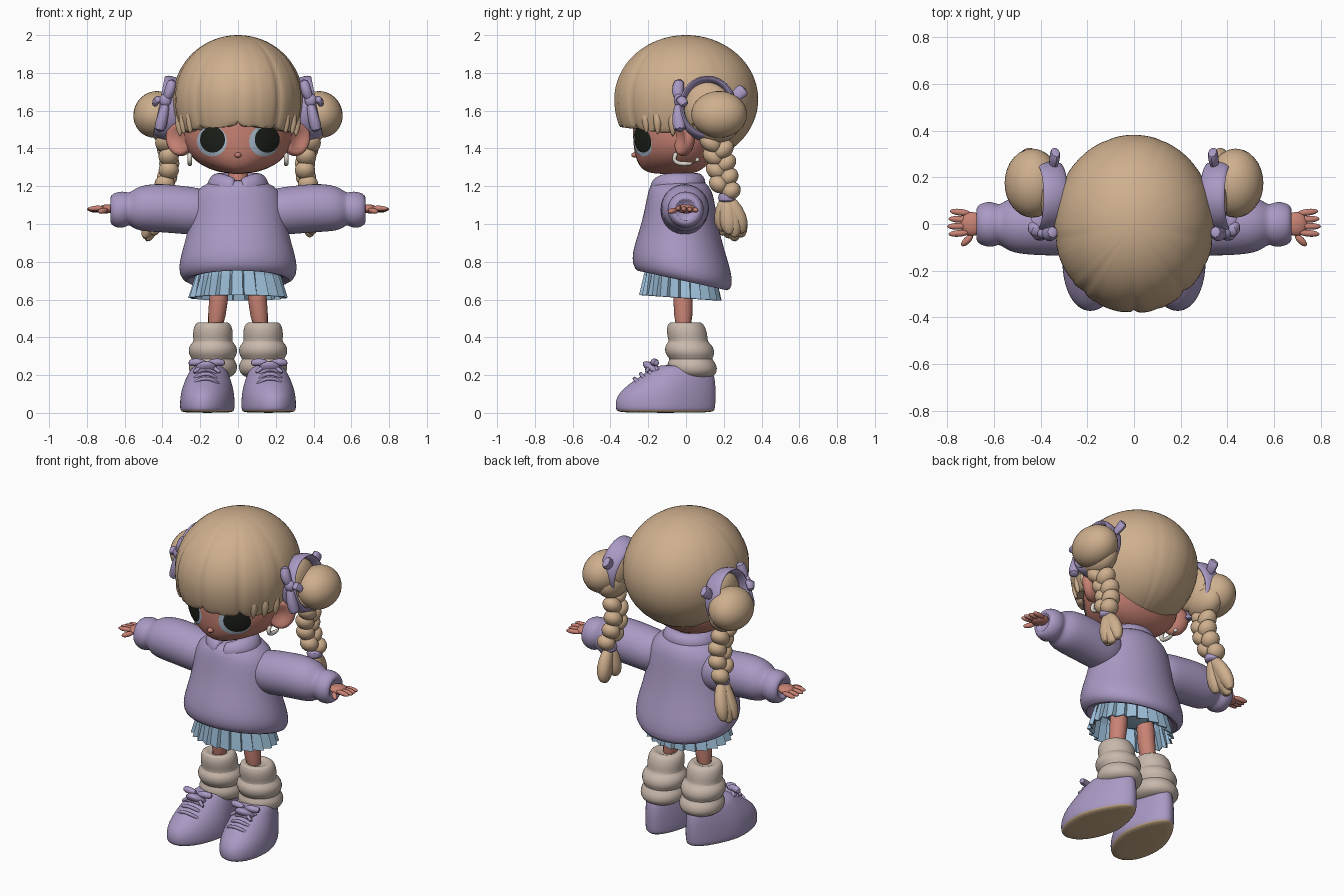
import bpy, bmesh, math
from math import sin, cos, pi, sqrt
from mathutils import Vector as V, Matrix, Euler

cube = bpy.data.objects.get("Cube")
if cube:
    bpy.data.objects.remove(cube, do_unlink=True)


def material(name, r, g, b):
    m = bpy.data.materials.new(name)
    m.use_nodes = True
    m.diffuse_color = (r, g, b, 1)
    bsdf = m.node_tree.nodes["Principled BSDF"]
    bsdf.inputs["Base Color"].default_value = (r, g, b, 1)
    bsdf.inputs["Roughness"].default_value = 0.8
    return m


HAIR = material("blonde hair", .62, .43, .27)
SKIN = material("skin", .58, .225, .175)
LILAC = material("lilac", .40, .32, .55)
BLUE = material("skirt blue", .33, .51, .68)
CREAM = material("sock cream", .58, .48, .41)
BLACK = material("eye black", .012, .014, .010)
WHITE = material("eye pale blue", .42, .52, .64)
TAN = material("sole tan", .62, .44, .26)
PEARL = material("earring pearl", .72, .66, .60)


def finish(name, bm, mat, mirror=False, sub=0, smooth=True):
    """Turn a bmesh into an object, optionally mirrored across x."""
    bmesh.ops.recalc_face_normals(bm, faces=bm.faces)
    me = bpy.data.meshes.new(name)
    bm.to_mesh(me)
    bm.free()
    me.materials.append(mat)
    for p in me.polygons:
        p.use_smooth = smooth
    if smooth:
        me.set_sharp_from_angle(angle=math.radians(60))
    ob = bpy.data.objects.new(name, me)
    bpy.context.collection.objects.link(ob)
    if mirror:
        ob.modifiers.new("mirror", 'MIRROR')
    if sub:
        ob.modifiers.new("subdivision", 'SUBSURF').levels = sub
        ob.modifiers["subdivision"].render_levels = sub
    return ob


def blobs(name, mat, items, mirror=False, seg=20):
    """Ellipsoids given as (centre, radii, rotation in degrees)."""
    bm = bmesh.new()
    for loc, rad, rot in items:
        m = Matrix.LocRotScale(V(loc), Euler([math.radians(a) for a in rot]), V(rad))
        bmesh.ops.create_uvsphere(bm, u_segments=seg, v_segments=seg // 2 + 2, radius=1, matrix=m)
    return finish(name, bm, mat, mirror)


def add_loft(bm, rings, seg=24, closed=False):
    """Skin elliptical rings given as (centre, half axis, half axis)."""
    loops = [[bm.verts.new(V(c) + V(u) * cos(2 * pi * i / seg) + V(v) * sin(2 * pi * i / seg))
              for i in range(seg)] for c, u, v in rings]
    pairs = list(zip(loops, loops[1:])) + ([(loops[-1], loops[0])] if closed else [])
    for a, b in pairs:
        for i in range(seg):
            j = (i + 1) % seg
            bm.faces.new((a[i], a[j], b[j], b[i]))
    if not closed:
        bm.faces.new(loops[0])
        bm.faces.new(loops[-1])


def loft(name, mat, rings, mirror=False, sub=1, seg=24, closed=False):
    bm = bmesh.new()
    add_loft(bm, rings, seg, closed)
    return finish(name, bm, mat, mirror, sub)


def stack(rows):
    """Horizontal rings from (z, half width, front y, back y, centre x)."""
    return [((x, (a + b) / 2, z), (w, 0, 0), (0, (b - a) / 2, 0)) for z, w, a, b, x in rows]


def tube(bm, pts, rad, flat=1.0, seg=8):
    """Tapered tube along a few points."""
    pts = [V(p) for p in pts]
    rings = []
    for i, p in enumerate(pts):
        d = (pts[min(i + 1, len(pts) - 1)] - pts[max(i - 1, 0)]).normalized()
        side = d.cross(V((0, 1, 0) if abs(d.y) < .8 else (0, 0, 1))).normalized()
        r = rad[i] if isinstance(rad, (list, tuple)) else rad
        rings.append((p, side * r * flat, d.cross(side) * r))
    add_loft(bm, rings, seg)


# Head: rounded, with a full flat-fronted jaw
HC, HR = V((0, 0, 1.5)), V((.29, .28, .235))


def head_radius(zn):
    return sqrt(max(0, 1 - abs(zn) ** 2.5))


bm = bmesh.new()
bmesh.ops.create_uvsphere(bm, u_segments=40, v_segments=48, radius=1)
for v in bm.verts:
    x, y, z = v.co
    h, r = max(sqrt(x * x + y * y), 1e-4), head_radius(z)
    depth = r ** .3 if y < 0 else .6 * r
    v.co = HC + V((HR.x * r * x / h, HR.y * depth * y / h, HR.z * z))
finish("head", bm, SKIN)
blobs("nose", SKIN, [((0, -.272, 1.365), (.018, .018, .014), (0, 0, 0))])
blobs("neck", SKIN, [((0, -.02, 1.22), (.055, .055, .13), (0, 0, 0))])

# Ears with a sunken inner side
bm = bmesh.new()
bmesh.ops.create_uvsphere(bm, u_segments=24, v_segments=24, radius=1)
for v in bm.verts:
    r = sqrt(v.co.x ** 2 + v.co.z ** 2)
    if v.co.y < 0:
        v.co.y *= .2 + .8 * min(1, r * r * 1.3)
bm.transform(Matrix.LocRotScale(V((.31, -.01, 1.45)), Euler((0, .3, .5)), V((.076, .05, .092))))
finish("ears", bm, SKIN, True)


def eye_patch(name, mat, cx, cz, rx, rz, lift):
    """Thin oval lying on the surface of the head."""
    bm = bmesh.new()
    rings = []
    for k in range(1, 7):
        ring = []
        for i in range(32):
            x = cx + rx * k / 6 * cos(i * pi / 16)
            z = cz + rz * k / 6 * sin(i * pi / 16)
            r = head_radius((z - HC.z) / HR.z)
            q = max(.02, 1 - (x / HR.x / r) ** 2)
            ring.append(bm.verts.new((x, -HR.y * r ** .3 * sqrt(q) - lift, z)))
        rings.append(ring)
    bm.faces.new(rings[0])
    for a, b in zip(rings, rings[1:]):
        for i in range(32):
            bm.faces.new((a[i], a[i - 1], b[i - 1], b[i]))
    ob = finish(name, bm, mat)
    if ob.data.polygons[0].normal.y > 0:
        ob.data.flip_normals()


for side, s, shift in (("right", -1, .003), ("left", 1, .017)):
    eye_patch(side + "_eye", WHITE, s * .138, 1.438, .079, .08, .004)
    eye_patch(side + "_iris", BLACK, s * .138 + shift, 1.447, .066, .069, .008)

# Earrings
bm = bmesh.new()
tube(bm, [(.255, -.045, 1.38), (.255, -.065, 1.355), (.255, -.06, 1.33), (.255, -.035, 1.318), (.255, .03, 1.318),
          (.255, .06, 1.33), (.255, .065, 1.355)], .0135)
finish("earrings", bm, PEARL, True, 1)

# Hair: a ball with locks, cut off above the face and full at the nape
bm = bmesh.new()
bmesh.ops.create_uvsphere(bm, u_segments=128, v_segments=56, radius=1)
for v in bm.verts:
    x, y, z = v.co
    az = math.atan2(x, -y)
    front = max(0, min(1, (.25 - y) * 1.6))
    crease = (1 - abs(sin(az * 4.5))) ** 5 + .5 * (1 - abs(sin(az * 8 + .9))) ** 6
    low = min(1, max(0, 1.05 - z))
    r = 1 - .035 * crease * low * (.2 + .8 * front)
    if y < 0 and z < 0:
        r *= 1 + .12 * z * z * front
    v.co = (x * r * .345, y * r * .382, 1.66 + z * r * .34)
    if z < 0:
        line = 1.515 - .035 * abs(sin(az)) ** 2 + .025 * crease
        line -= max(0, y * .382 - .03) * 3
        v.co.z = max(v.co.z, line, 1.335)
finish("hair", bm, HAIR)

# Loose locks beside the face
bm = bmesh.new()
for x, y, z in ((.285, -.15, 1.47), (.25, -.21, 1.475), (.305, -.07, 1.46)):
    tube(bm, [(x * .98, y, z + .14), (x * 1.03, y, z + .06), (x, y, z)], (.03, .028, .004))
finish("side_locks", bm, HAIR, True, 1)

# Hair buns, gathered in at the head
blobs("buns", HAIR, [((.435, .175, 1.58), (.118, .148, .125), (0, -25, 0)),
                     ((.39, .16, 1.53), (.085, .125, .1), (0, 0, 0)),
                     ((.345, .115, 1.615), (.06, .125, .135), (0, 0, 0))], True, 28)

# Ribbons round the buns
rings = []
for i in range(28):
    t = 2 * pi * i / 28
    radial = V((-.25 * sin(t), cos(t), sin(t)))
    rings.append((V((.365, .115, 1.61)) + V((-.03 * sin(t), .14 * cos(t), .152 * sin(t))),
                  V((.058, 0, .02)), radial * .018))
loft("ribbon_bands", LILAC, rings, True, 1, 8, True)
bm = bmesh.new()
tube(bm, [(.38, -.03, 1.66), (.395, -.045, 1.58), (.42, -.03, 1.48)], (.025, .034, .046), .9)
tube(bm, [(.385, -.03, 1.65), (.36, -.05, 1.70), (.345, -.03, 1.77)], (.025, .038, .032), .9)
tube(bm, [(.39, -.035, 1.65), (.43, -.03, 1.67), (.445, .0, 1.62)], (.02, .035, .025), .8)
tube(bm, [(.35, .24, 1.66), (.34, .28, 1.69), (.335, .315, 1.72)], (.03, .038, .045), .6)
finish("ribbon_bows", bm, LILAC, True, 1)
blobs("ribbon_knots", LILAC, [((.385, -.04, 1.655), (.032, .025, .035), (0, 0, 0))], True)

# Braids, each made of paired slanted lobes
for side, s, out, drop in (("right", -1, .095, .02), ("left", 1, -.01, .0)):
    lobes = []
    for i in range(8):
        f = i / 7
        k = 1 if i % 2 else -1
        lobes.append(((s * (.385 - .03 * sin(f * pi) + .2 * out * f), .16 + .05 * f + k * .03, 1.43 - .255 * f),
                      (.054, .064 - .012 * f, .046), (k * 38, 0, 0)))
    blobs(side + "_braid", HAIR, lobes)
    top = V((s * (.38 + out * .2), .215, 1.14))
    loft(side + "_hair_tie", LILAC, [(top + V((0, 0, h)), (r, 0, 0), (0, r, 0))
                                     for h, r in ((.025, .03), (.018, .046), (-.018, .046), (-.025, .03))])
    bm = bmesh.new()
    for dx, dy, dz in ((-.02, -.035, .03), (.015, .03, 0), (.03, .0, .015), (0, .065, .02)):
        end = V((s * (.375 + out + dx), .23 + dy, .925 - drop + dz))
        tube(bm, [top, top.lerp(end, .35) + V((0, dy * .3, 0)), top.lerp(end, .75) + V((0, dy * .2, 0)), end],
             (.035, .048, .052, .018), .85, 10)
    finish(side + "_braid_tail", bm, HAIR, sub=1)

# Sweater body with a hem that drops toward the back
rings = []
for z, w, a, b in ((.80, .19, -.19, .15), (.715, .22, -.22, .18), (.69, .275, -.26, .22), (.73, .314, -.285, .25),
                   (.80, .314, -.285, .24), (.90, .283, -.262, .20), (1.0, .26, -.235, .17), (1.1, .25, -.215, .155),
                   (1.18, .225, -.20, .14), (1.225, .15, -.18, .10), (1.235, .09, -.13, .06)):
    tilt = -.22 * max(0, min(1, (1.05 - z) / .3))
    rings.append(((0, (a + b) / 2, z), (w, 0, 0), (0, (b - a) / 2, tilt * (b - a) / 2)))
loft("sweater_body", LILAC, rings, seg=32)

# Sleeves and cuffs
loft("sleeves", LILAC, [((x, -.01 + .02 * (x - .2), z), (0, r, 0), (0, 0, r)) for x, r, z in
     ((.12, .09, 1.07), (.2, .128, 1.065), (.3, .128, 1.075), (.4, .13, 1.085), (.49, .125, 1.085), (.54, .112, 1.08),
      (.57, .088, 1.08), (.585, .088, 1.08), (.61, .099, 1.075), (.645, .094, 1.075), (.672, .08, 1.075),
      (.678, .055, 1.075), (.65, .04, 1.075))], True)

# Rolled collar, split at the front
rings = []
for i in range(33):
    t = -pi / 2 + .12 + (2 * pi - .24) * i / 32
    radial = V((cos(t), sin(t), 0))
    drop = .025 * max(0, -sin(t)) ** 4
    rings.append((V((.118 * cos(t), -.045 + .105 * sin(t), 1.215 - drop)), radial * .045,
                  V((-.012 * cos(t), 0, .056))))
loft("collar", LILAC, rings, seg=14)

# Hands
fingers = [((.695, .0, 1.08), (.05, .052, .024), (0, 5, 0)), ((.715, -.07, 1.07), (.034, .015, .015), (0, 10, -45))]
fingers += [((.755 - .006 * abs(i - 1), -.04 + .03 * i, 1.083 - .003 * i), (.046, .0145, .014), (0, 3, 4 * i - 5))
            for i in range(4)]
blobs("hands", SKIN, fingers, True, 16)

# Pleated skirt
bm = bmesh.new()
rows = []
n = 22
for z, rx, ry, depth in ((.82, .19, .17, .01), (.72, .222, .188, .03), (.61, .25, .208, .055)):
    row = []
    for i in range(n * 2):
        t = 2 * pi * (i + (.7 if i % 2 else 0)) / (n * 2)
        k = 1 + depth * (1 if i % 2 else -1)
        row.append(bm.verts.new((rx * k * cos(t), -.03 + ry * k * sin(t), z - .07 * ry * sin(t))))
    rows.append(row)
for a, b in zip(rows, rows[1:]):
    for i in range(n * 2):
        bm.faces.new((a[i], a[i - 1], b[i - 1], b[i]))
skirt = finish("skirt", bm, BLUE, smooth=False)
skirt.modifiers.new("thickness", 'SOLIDIFY').thickness = .008
blobs("hips", BLUE, [((0, -.02, .74), (.17, .14, .06), (0, 0, 0))])

# Legs
loft("legs", SKIN, stack([(.75, .055, -.07, .04, .095), (.6, .05, -.068, .035, .1), (.42, .046, -.06, .035, .125)]), True)

# Slouchy socks
loft("socks", CREAM, stack([(z, r, -.005 - r + (.49 - z) * .14, -.005 + r + (.49 - z) * .16, .133) for z, r in
     ((.465, .045), (.482, .07), (.475, .094), (.44, .106), (.40, .106), (.375, .102), (.362, .122), (.33, .132),
      (.30, .124), (.285, .108), (.27, .125), (.235, .132), (.205, .12), (.18, .08))]), True)

# Shoes: wide toe, narrow heel, toes turned out a little
bm = bmesh.new()
add_loft(bm, stack([(0, .132, -.355, .14, 0), (.012, .142, -.37, .152, 0), (.04, .145, -.375, .156, 0),
                    (.08, .143, -.37, .158, 0), (.12, .138, -.342, .158, 0), (.165, .126, -.285, .155, 0),
                    (.205, .112, -.225, .148, 0), (.24, .095, -.175, .13, 0), (.255, .07, -.14, .1, 0)]), 36)
for v in bm.verts:
    v.co.x *= 1 - .25 * max(0, v.co.y + .1) / .25
    v.co.x += .15 - .1 * v.co.y
shoes = finish("shoes", bm, LILAC, True, 1)
shoes.data.materials.append(TAN)
for p in shoes.data.polygons:
    p.material_index = 1 if p.center.z < .009 else 0

# Tongues, laces and bows
blobs("shoe_tongues", LILAC, [((.168, -.165, .225), (.06, .075, .028), (-35, 0, 0))], True)
bm = bmesh.new()
for i in range(4):
    y, z = -.27 + .033 * i, .172 + .024 * i
    w = .075 - .004 * i
    tube(bm, [(.171 - w, y + .03, z - .025), (.171 - w * .5, y, z + .006), (.171, y - .004, z + .012),
              (.171 + w * .5, y, z + .006), (.171 + w, y + .03, z - .025)], .011)
for k in (-1, 1):
    tube(bm, [(.165, -.165, .262), (.165 + k * .05, -.175, .272), (.165 + k * .1, -.15, .262)], (.014, .024, .02))
    tube(bm, [(.165, -.17, .262), (.165 + k * .045, -.205, .235), (.165 + k * .075, -.21, .21)], (.008, .012, .01))
finish("laces", bm, LILAC, True, 1)
